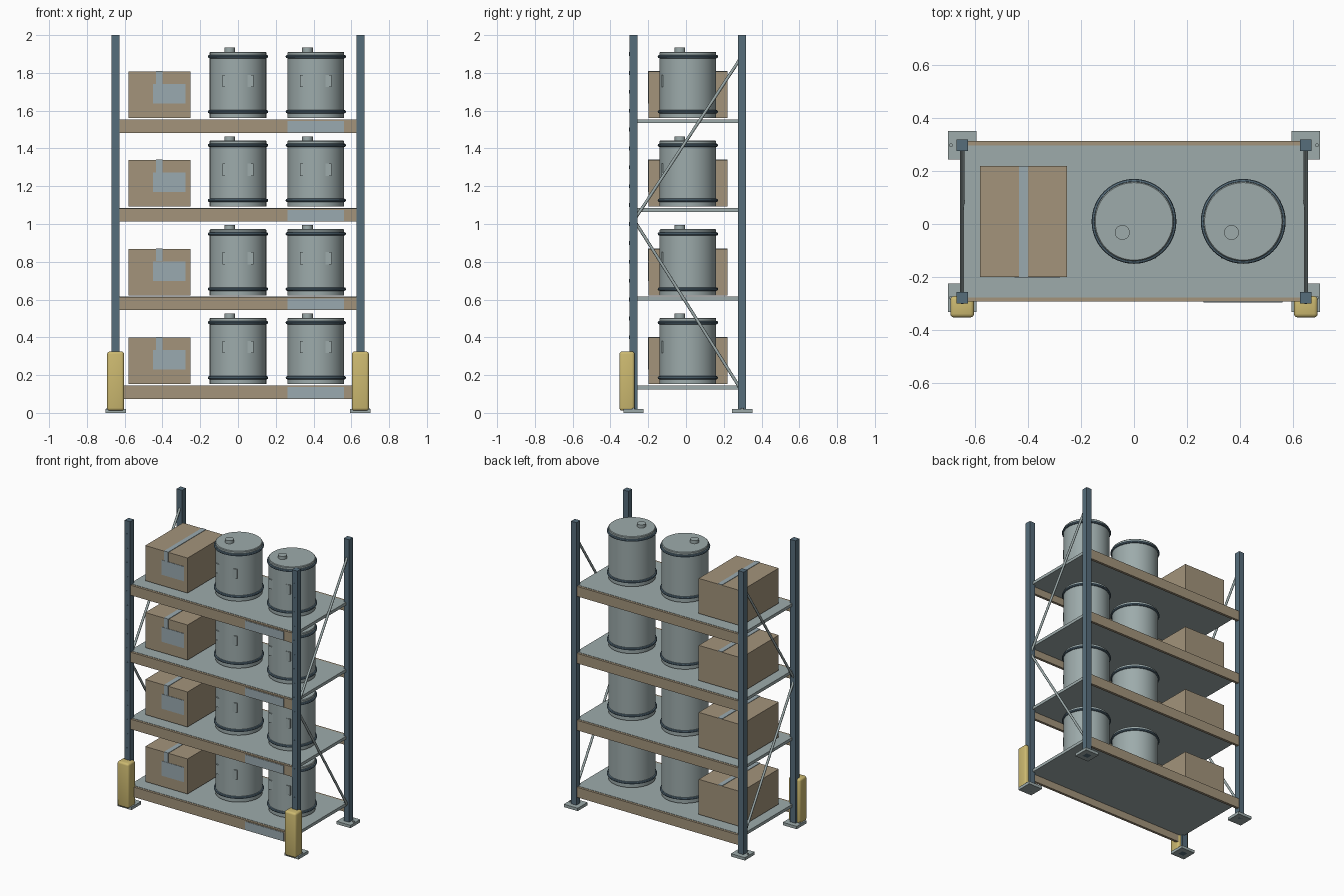
import bpy, bmesh, math
from mathutils import Vector

if "Cube" in bpy.data.objects:
    bpy.data.objects.remove(bpy.data.objects["Cube"])


def material(name, r, g, b):
    m = bpy.data.materials.new(name)
    lin = [((c / 255 + 0.055) / 1.055) ** 2.4 for c in (r, g, b)]
    m.diffuse_color = (*lin, 1)
    m.use_nodes = True
    m.node_tree.nodes["Principled BSDF"].inputs["Base Color"].default_value = m.diffuse_color
    return m


SLATE = material("slate_steel", 86, 109, 123)
GREY = material("pale_grey_steel", 157, 171, 171)
TAN = material("cardboard_tan", 163, 148, 123)
YELLOW = material("guard_yellow", 204, 185, 112)
TAPE = material("label_blue_grey", 154, 170, 176)


def finish(name, bm, mat, smooth=False):
    me = bpy.data.meshes.new(name)
    bmesh.ops.recalc_face_normals(bm, faces=bm.faces[:])
    bm.to_mesh(me)
    bm.free()
    me.materials.append(mat)
    ob = bpy.data.objects.new(name, me)
    bpy.context.collection.objects.link(ob)
    if smooth:
        bpy.ops.object.select_all(action='DESELECT')
        ob.select_set(True)
        bpy.context.view_layer.objects.active = ob
        bpy.ops.object.shade_smooth_by_angle(angle=math.radians(35))
    return ob


def box(name, x, y, z, mat, bevel=0):
    """Box from (min, max) pairs."""
    bm = bmesh.new()
    bmesh.ops.create_cube(bm, size=1)
    for v in bm.verts:
        v.co = [(lo + hi) / 2 + c * (hi - lo) for c, (lo, hi) in zip(v.co, (x, y, z))]
    if bevel:
        bmesh.ops.bevel(bm, geom=bm.edges[:], offset=bevel, segments=3,
                        profile=0.5, affect='EDGES')
    return finish(name, bm, mat, bool(bevel))


def lathe(name, profile, centre, mat, steps=48):
    """Revolve (radius, height) points about a vertical axis."""
    bm = bmesh.new()
    vs = [bm.verts.new((r, 0, z)) for r, z in profile]
    es = [bm.edges.new(p) for p in zip(vs, vs[1:])]
    bmesh.ops.spin(bm, geom=vs + es, cent=(0, 0, 0), axis=(0, 0, 1),
                   angle=math.tau, steps=steps)
    bmesh.ops.remove_doubles(bm, verts=bm.verts[:], dist=1e-5)
    bmesh.ops.translate(bm, verts=bm.verts[:], vec=centre)
    return finish(name, bm, mat, True)


def rod(name, a, b, radius, mat):
    a, b = Vector(a), Vector(b)
    bm = bmesh.new()
    bmesh.ops.create_cone(bm, cap_ends=True, segments=12, radius1=radius,
                          radius2=radius, depth=(b - a).length)
    rot = (b - a).to_track_quat('Z', 'Y').to_matrix()
    for v in bm.verts:
        v.co = rot @ v.co + (a + b) / 2
    return finish(name, bm, mat, True)


PX, FRONT, BACK, H = 0.648, -0.278, 0.297, 0.021

# Uprights with feet, bolts, slots, guards and bracing
for side, s in (("left", -1), ("right", 1)):
    x = s * PX
    for end, y in (("front", FRONT), ("back", BACK)):
        tag = f"{side}_{end}"
        box(f"{tag}_post", (x - H, x + H), (y - H, y + H), (0, 2), SLATE)
        box(f"{tag}_foot_plate", (x - .054, x + .054), (y - .054, y + .054), (0, .02), GREY)
        lathe(f"{tag}_anchor_bolt", [(0, .018), (.007, .018), (.007, .026), (0, .026)],
              (s * .69, y, 0), GREY, 12)
    for i in range(16):
        z = .4 + i * .1
        box(f"{side}_post_slot_{i + 1}", (x - .005, x + .005),
            (FRONT - H - .003, FRONT - H + .002), (z - .01, z + .01), SLATE)
    box(f"{side}_post_guard", (x - .045, x + .045), (-.3525, -.272), (.012, .325), YELLOW, .014)
    rod(f"{side}_lower_brace", (x, BACK - .01, .13), (x, FRONT + .01, 1.01), .008, GREY)
    rod(f"{side}_upper_brace", (x, FRONT + .01, 1.03), (x, BACK - .01, 1.875), .008, GREY)


def drum(tag, x, z):
    y = .01
    lathe(f"{tag}_body", [(0, 0), (.15, 0), (.15, .346), (.146, .35), (0, .35)],
          (x, y, z), GREY)
    for part, h in (("bottom", .033), ("top", .325)):
        ring = [(.151 + .009 * math.cos(a * math.tau / 8), h + .009 * math.sin(a * math.tau / 8))
                for a in range(9)]
        lathe(f"{tag}_{part}_ring", ring, (x, y, z), SLATE)
    lathe(f"{tag}_cap", [(0, .34), (.028, .34), (.028, .372), (0, .372)],
          (x - .044, y - .042, z), GREY, 24)
    # flat plate whose ends stand out of the curved wall
    box(f"{tag}_plate", (x - .083, x + .083), (y - .141, y - .132),
        (z + .163, z + .228), GREY)


def carton(tag, z):
    x, y, top = (-.58, -.252), (-.199, .219), z + .246
    box(f"{tag}_carton", x, y, (z, top), TAN)
    box(f"{tag}_tape", (-.433, -.4), (y[0] - .003, y[1]), (top - .001, top + .003), TAPE)
    box(f"{tag}_tape_end", (-.433, -.4), (y[0] - .003, y[0] + .001), (top - .065, top), TAPE)
    box(f"{tag}_carton_label", (-.451, -.279), (y[0] - .003, y[0] + .001),
        (z + .077, z + .18), TAPE)


# Shelf levels with their load
for i in range(4):
    top = .146 + i * .4695
    tag = f"shelf_{i + 1}"
    box(f"{tag}_deck", (-.643, .643), (-.277, .297), (top - .021, top), GREY)
    for end, y in (("front", (-.293, -.275)), ("back", (.295, .313))):
        box(f"{tag}_{end}_beam", (-.632, .632), y, (top - .072, top - .002), TAN)
    box(f"{tag}_beam_label", (.263, .56), (-.296, -.292), (top - .069, top - .01), TAPE)
    carton(tag, top + .007)
    drum(f"{tag}_middle_drum", 0, top + .007)
    drum(f"{tag}_right_drum", .412, top + .007)
